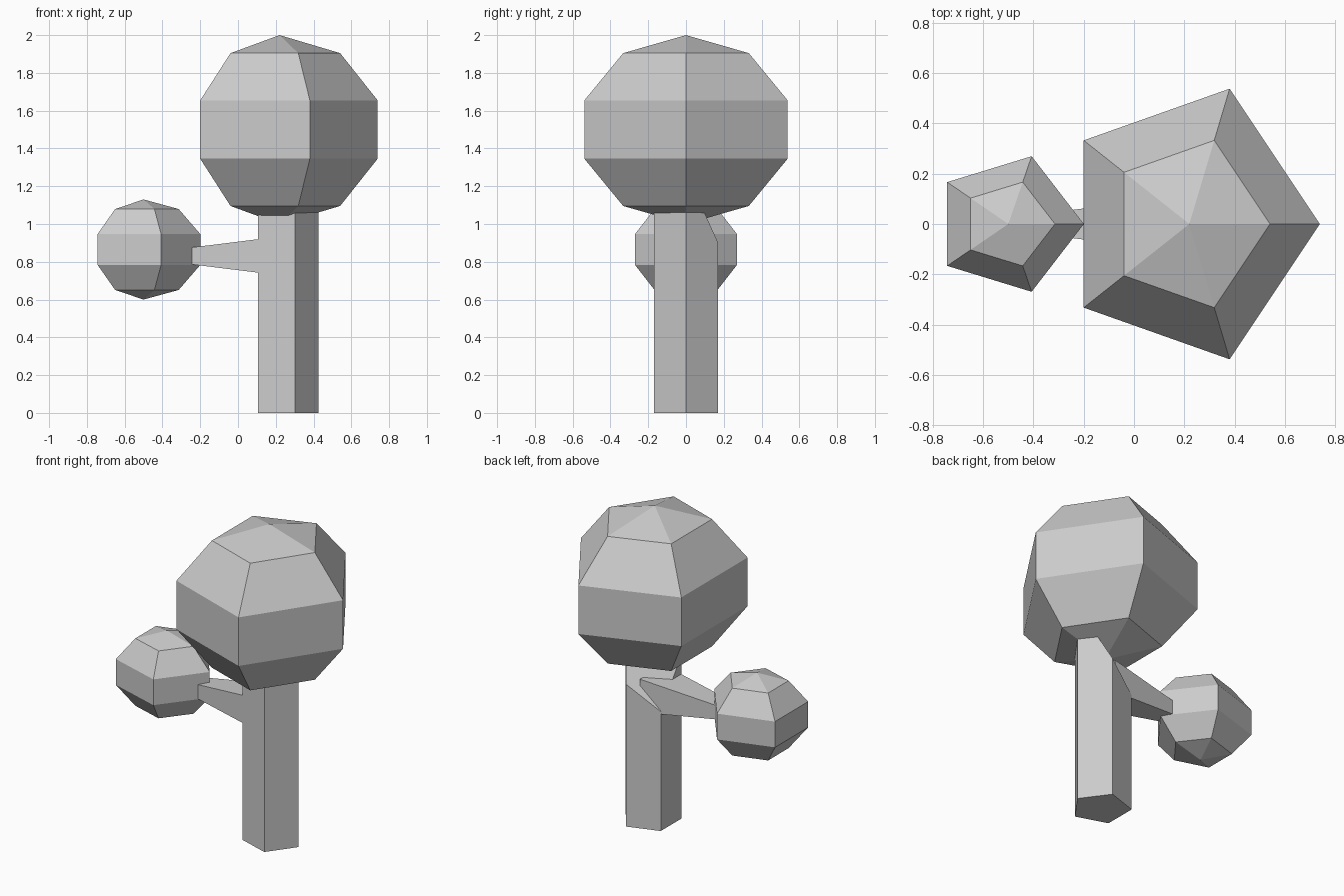
import bpy, bmesh
from math import sin, cos, pi
from mathutils import Vector

SIDES = 5

if "Cube" in bpy.data.objects:
    bpy.data.objects.remove(bpy.data.objects["Cube"])

grey = bpy.data.materials.new("plain grey")
grey.use_nodes = True
grey.diffuse_color = (0.6, 0.6, 0.6, 1)
grey.node_tree.nodes["Principled BSDF"].inputs["Base Color"].default_value = (0.6, 0.6, 0.6, 1)


def finish(name, bm):
    """Turn a bmesh into a flat-shaded grey object."""
    bmesh.ops.recalc_face_normals(bm, faces=bm.faces)
    mesh = bpy.data.meshes.new(name)
    bm.to_mesh(mesh)
    bm.free()
    mesh.materials.append(grey)
    obj = bpy.data.objects.new(name, mesh)
    bpy.context.collection.objects.link(obj)
    return obj


def loft(rings):
    """Skin a list of point loops and close both ends."""
    bm = bmesh.new()
    loops = [[bm.verts.new(p) for p in ring] for ring in rings]
    for a, b in zip(loops, loops[1:]):
        n = len(a)
        for i in range(n):
            j = (i + 1) % n
            bm.faces.new((a[i], a[j], b[j], b[i]))
    bm.faces.new(loops[0])
    bm.faces.new(loops[-1])
    return bm


def pentagon(x, z, rx, ry):
    """Five-sided loop with one corner towards +x."""
    angles = [2 * pi * i / SIDES for i in range(SIDES)]
    return [(x + rx * cos(a), ry * sin(a), z) for a in angles]


def foliage(name, x, z, rx, ry, rz):
    """Coarse five-sided ball with pointed poles."""
    rings = []
    for k in range(1, SIDES):
        t = pi * k / SIDES
        rings.append(pentagon(x, z - rz * cos(t), rx * sin(t), ry * sin(t)))
    bm = loft(rings)
    caps = [f for f in bm.faces if abs(f.normal.z) > 0.99 or len(f.verts) == SIDES]
    for cap in caps:
        side = 1 if cap.calc_center_median().z > z else -1
        pole = bmesh.ops.poke(bm, faces=[cap])["verts"][0]
        pole.co = (x, 0, z + side * rz)
    return finish(name, bm)


# Foliage balls
foliage("large_foliage", 0.22, 1.5, 0.546, 0.595, 0.5)
foliage("small_foliage", -0.5, 0.865, 0.316, 0.298, 0.265)

# Trunk, with its upper rear corner sliced off at a slant
trunk = loft([pentagon(0.248, z, 0.177, 0.177) for z in (0, 1.12)])
cut = bmesh.ops.bisect_plane(
    trunk, geom=trunk.verts[:] + trunk.edges[:] + trunk.faces[:],
    plane_co=Vector((0.105, 0.104, 0.76)), plane_no=Vector((-1.17, 1.35, 1)),
    clear_outer=True)
rim = [e for e in cut["geom_cut"] if isinstance(e, bmesh.types.BMEdge)]
bmesh.ops.holes_fill(trunk, edges=rim, sides=0)
finish("trunk", trunk)


# Tapered side branch
def section(x, hy, hz):
    return [(x, sy * hy, 0.831 + sz * hz)
            for sy, sz in ((-1, -1), (1, -1), (1, 1), (-1, 1))]


finish("side_branch", loft([section(0.24, 0.12, 0.105), section(-0.245, 0.056, 0.045)]))
